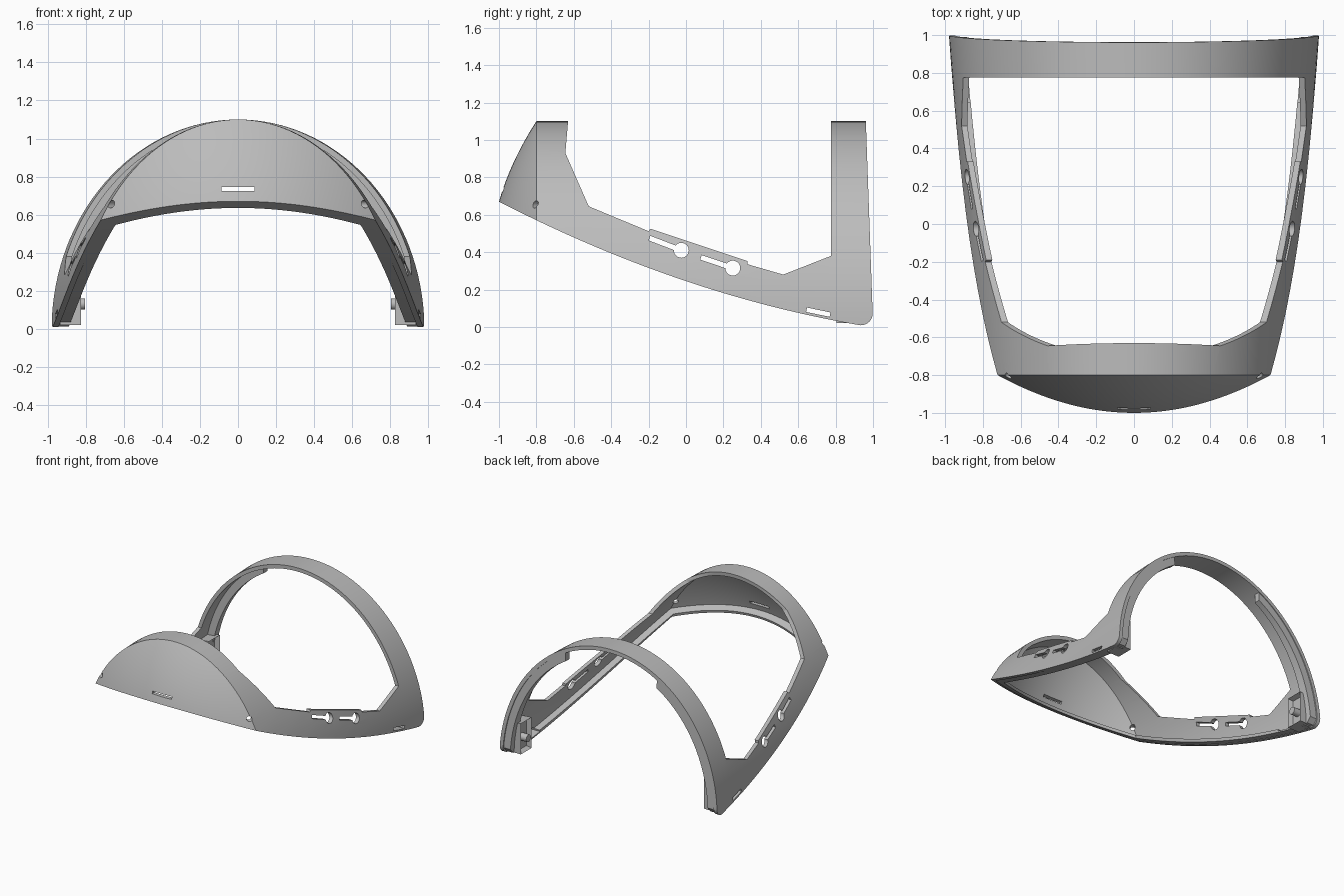
import bpy, bmesh, math
from mathutils import Matrix, Vector

cube = bpy.data.objects.get("Cube")
if cube:
    bpy.data.objects.remove(cube, do_unlink=True)

GREY = (0.5, 0.5, 0.5, 1)
mat = bpy.data.materials.new("matte grey")
mat.use_nodes = True
mat.diffuse_color = GREY
mat.node_tree.nodes["Principled BSDF"].inputs["Base Color"].default_value = GREY


def make(name, bm):
    """Turn a bmesh into a linked object."""
    bmesh.ops.recalc_face_normals(bm, faces=bm.faces)
    me = bpy.data.meshes.new(name)
    bm.to_mesh(me)
    bm.free()
    ob = bpy.data.objects.new(name, me)
    bpy.context.scene.collection.objects.link(ob)
    me.materials.append(mat)
    return ob


def activate(ob):
    bpy.ops.object.select_all(action='DESELECT')
    ob.select_set(True)
    bpy.context.view_layer.objects.active = ob


def cut(ob, cutter, op='DIFFERENCE'):
    """Apply a boolean and drop the cutter."""
    mod = ob.modifiers.new("cut", 'BOOLEAN')
    mod.operation, mod.object, mod.solver = op, cutter, 'EXACT'
    activate(ob)
    bpy.ops.object.modifier_apply(modifier=mod.name)
    bpy.data.objects.remove(cutter, do_unlink=True)


def prism(pts, lo=-1.3, hi=1.3, axis='x'):
    """Extrude a (y, z) outline along x, or an (x, z) outline along y."""
    bm = bmesh.new()
    place = (lambda p, t: (t, p[0], p[1])) if axis == 'x' else (lambda p, t: (p[0], t, p[1]))
    face = bm.faces.new([bm.verts.new(place(p, lo)) for p in pts])
    ext = bmesh.ops.extrude_face_region(bm, geom=[face])
    new = [v for v in ext["geom"] if isinstance(v, bmesh.types.BMVert)]
    bmesh.ops.translate(bm, vec=place((0, 0), hi - lo), verts=new)
    return make("cutter", bm)


def hull(d, arcs=72, stations=10, cols=40):
    """Solid dome inset by d: elliptical sections closed by a bulging front."""
    bm = bmesh.new()
    height, y_front = 1.1 - d, -0.8 + 0.7 * d
    angles = [-0.12 + (math.pi + 0.24) * i / arcs for i in range(arcs + 1)]

    def width(y):
        return 0.905 + 0.075 * y - d

    rings = []
    for s in range(stations + 1):
        y = y_front + (1.2 - y_front) * s / stations
        rings.append([bm.verts.new((width(y) * math.cos(a), y, height * math.sin(a)))
                      for a in angles])
    front = []
    for a in angles[:arcs // 2 + 1]:
        z = height * math.sin(a)
        q = height - z
        bulge = 0.644 * q - 0.416 * q * q
        half = width(y_front) * math.cos(a)
        row = []
        for k in range(cols + 1):
            u = 1 - 2 * k / cols
            row.append(bm.verts.new((half * u, y_front - bulge * (1 - u * u), z)))
        front.append(row)
    for grid in (rings, front):
        for r0, r1 in zip(grid, grid[1:]):
            for i in range(len(r0) - 1):
                bm.faces.new((r0[i], r0[i + 1], r1[i + 1], r1[i]))
    bm.faces.new(rings[-1])
    bm.faces.new(front[0][1:-1] + [r[-1] for r in rings] + [r[0] for r in reversed(rings)])
    bmesh.ops.remove_doubles(bm, verts=bm.verts, dist=1e-5)
    return make("hull", bm)


def base(y):
    """Height of the sweeping lower edge."""
    return 0.245 - 0.336 * y + 0.089 * y * y


def base_line(y0, y1, lift=0.0, n=28):
    ys = [y0 + (y1 - y0) * i / n for i in range(n + 1)]
    return [(y, base(y) + lift) for y in ys]


def disc(cy, cz, r, n=24):
    return [(cy + r * math.cos(math.tau * i / n), cz + r * math.sin(math.tau * i / n))
            for i in range(n)]


def bar(a, b, w):
    """Thin rectangle outline from a to b."""
    a, b = Vector(a), Vector(b)
    side = (b - a).orthogonal().normalized() * w / 2
    return [a + side, b + side, b - side, a - side]


def shell(name, outer, inner, outline):
    ob = hull(outer)
    ob.name = name
    cut(ob, prism(outline), 'INTERSECT')
    cut(ob, hull(inner))
    return ob


def finish(ob, angle=30):
    activate(ob)
    bpy.ops.object.shade_smooth_by_angle(angle=math.radians(angle))


# Main shell: hood, side rails and rear hoop in one side outline
corner = [(0.935 + 0.063 * math.sin(t), 0.072 - 0.063 * math.cos(t))
          for t in [math.radians(a) for a in range(0, 91, 15)]]
upper = [(0.958, 1.2), (0.775, 1.2), (0.775, 0.38), (0.52, 0.28), (0.33, 0.335),
         (0.33, 0.352), (-0.19, 0.525), (-0.2, 0.512), (-0.52, 0.645),
         (-0.645, 0.93), (-0.622, 1.2), (-1.15, 1.2)]
frame = shell("frame_shell", 0, 0.03, base_line(-1.15, 0.91) + corner + upper)

# Inward lip along the lower edge
lip = shell("lower_lip", 0.01, 0.085,
            base_line(-1.15, 0.93, 0.003) + base_line(0.93, -1.15, 0.028))

# Inward flange on the back of the rear hoop, open at the crown
flange = shell("rear_flange", 0.01, 0.09,
               [(0.915, 0.02), (0.955, 0.02), (0.99, 0.06), (0.953, 1.2), (0.915, 1.2)])
cut(flange, prism([(-0.41, 0.6), (0.41, 0.6), (0.41, 1.3), (-0.41, 1.3)], 0.5, 1.3, 'y'))

# Keyhole strap slots through both rails
for hole, tail in (((-0.025, 0.41), (-0.195, 0.475)), ((0.25, 0.315), (0.08, 0.372))):
    cut(frame, prism(disc(*hole, 0.04)))
    cut(frame, prism(bar(hole, tail, 0.026)))

# Small rear slots
for ob in (frame, lip):
    cut(ob, prism(bar((0.645, 0.092), (0.77, 0.066), 0.024)))

# Slot in the front panel
cut(frame, prism(bar((-0.087, 0.735), (0.087, 0.735), 0.02), -1.2, -0.85, 'y'))

for s in (-1, 1):
    # Screw hole at each corner of the front panel
    bm = bmesh.new()
    aim = Vector((s, -1, 0)).to_track_quat('Z', 'Y').to_matrix().to_4x4()
    bmesh.ops.create_cone(bm, cap_ends=True, segments=20, radius1=0.02, radius2=0.02,
                          depth=0.2, matrix=Matrix.Translation((s * 0.66, -0.8, 0.655)) @ aim)
    cut(frame, make("cutter", bm))

    # Mounting box inside each rear corner, with an inset face
    side = "left" if s > 0 else "right"
    bm = bmesh.new()
    place = Matrix.Translation((s * 0.88, 0.875, 0.14)) @ Matrix.Diagonal((0.11, 0.14, 0.24, 1))
    bmesh.ops.create_cube(bm, size=1, matrix=place)
    for v in bm.verts:
        if v.co.z > 0.2 and abs(v.co.x) < 0.88:
            v.co.z += 0.01
    bm.normal_update()
    inner = [f for f in bm.faces if f.normal.x * s < -0.9]
    bmesh.ops.inset_region(bm, faces=inner, thickness=0.018, depth=0)
    bmesh.ops.translate(bm, vec=(s * 0.04, 0, 0),
                        verts=list({v for f in inner for v in f.verts}))
    make(side + "_mounting_box", bm)

    # Peg in the box
    bm = bmesh.new()
    turn = Matrix.Rotation(math.pi / 2, 4, 'Y')
    bmesh.ops.create_cone(bm, cap_ends=True, segments=20, radius1=0.03, radius2=0.03,
                          depth=0.1, matrix=Matrix.Translation((s * 0.855, 0.875, 0.13)) @ turn)
    finish(make(side + "_peg", bm))

for ob in (frame, lip, flange):
    finish(ob)
